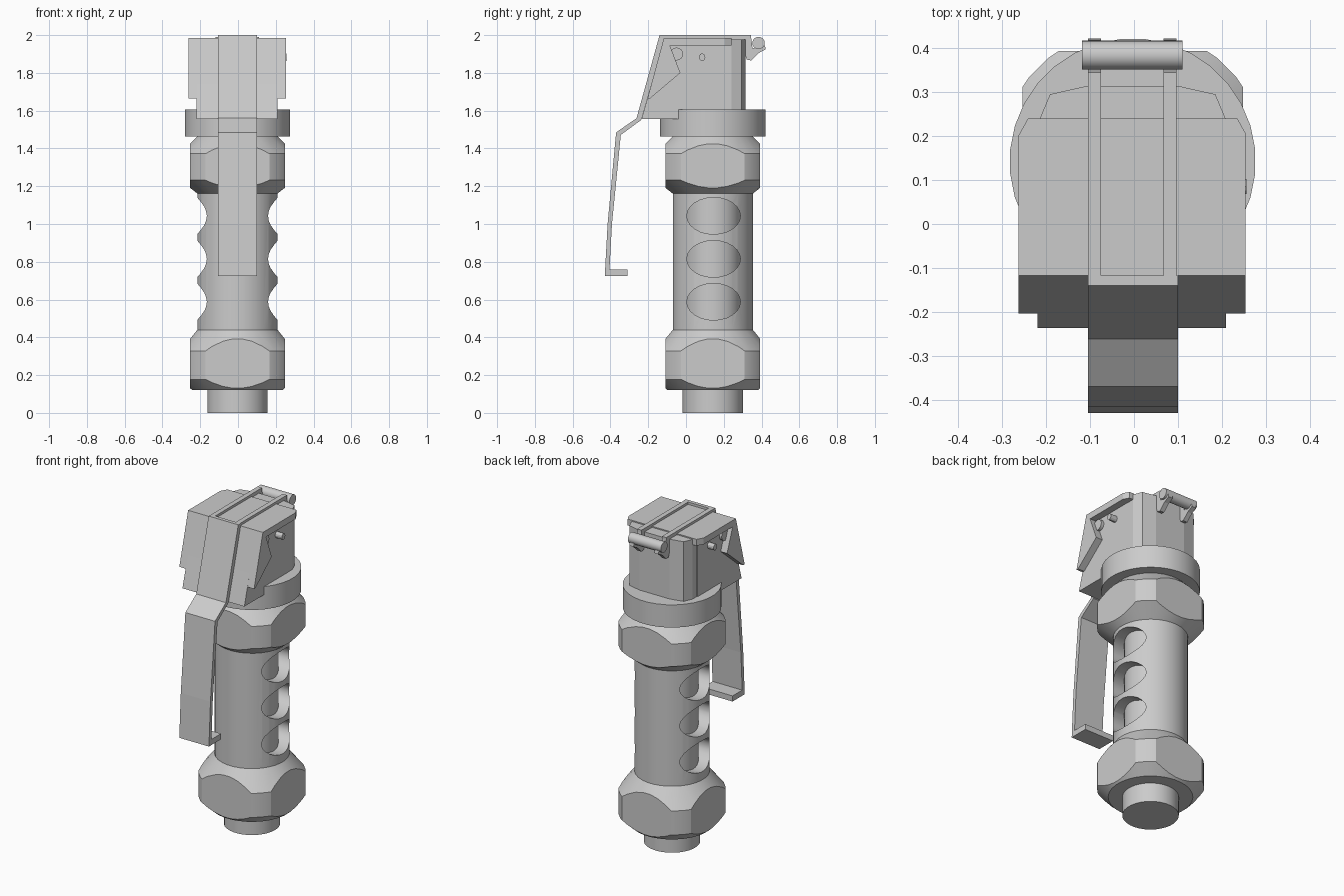
import bpy, bmesh, math

if "Cube" in bpy.data.objects:
    bpy.data.objects.remove(bpy.data.objects["Cube"])

CX, CY = -0.003, 0.142   # axis of the round body


def finish(name, bm, smooth=False):
    bmesh.ops.recalc_face_normals(bm, faces=bm.faces)
    me = bpy.data.meshes.new(name)
    bm.to_mesh(me)
    bm.free()
    ob = bpy.data.objects.new(name, me)
    bpy.context.collection.objects.link(ob)
    return ob


def prism(name, pts, lo, hi, axis):
    """Extrude a profile: (y,z) points along 'x' or (x,y) points along 'z'."""
    bm = bmesh.new()
    put = (lambda p, t: (t, p[0], p[1])) if axis == 'x' else (lambda p, t: (p[0], p[1], t))
    a = [bm.verts.new(put(p, lo)) for p in pts]
    b = [bm.verts.new(put(p, hi)) for p in pts]
    bm.faces.new(a)
    bm.faces.new(b)
    for i in range(len(pts)):
        j = (i + 1) % len(pts)
        bm.faces.new((a[i], a[j], b[j], b[i]))
    return finish(name, bm)


def lathe(name, prof, n=32):
    """Revolve (radius, z) points around the body axis, with flat caps."""
    bm = bmesh.new()
    rings = [[bm.verts.new((CX + r * math.cos(2 * math.pi * (i + .5) / n),
                            CY + r * math.sin(2 * math.pi * (i + .5) / n), z))
              for i in range(n)] for r, z in prof]
    bm.faces.new(rings[0])
    bm.faces.new(rings[-1])
    for lo, hi in zip(rings, rings[1:]):
        for i in range(n):
            j = (i + 1) % n
            bm.faces.new((lo[i], lo[j], hi[j], hi[i]))
    return finish(name, bm)


def oval(cy, cz, ry, rz, n=24):
    return [(cy + ry * math.cos(2 * math.pi * i / n),
             cz + rz * math.sin(2 * math.pi * i / n)) for i in range(n)]


def boolean(ob, cutter, op):
    m = ob.modifiers.new(op.title(), 'BOOLEAN')
    m.operation, m.object, m.solver = op, cutter, 'EXACT'
    bpy.context.view_layer.objects.active = ob
    bpy.ops.object.modifier_apply(modifier=m.name)
    bpy.data.objects.remove(cutter)


def smooth(ob):
    bpy.ops.object.select_all(action='DESELECT')
    ob.select_set(True)
    bpy.context.view_layer.objects.active = ob
    bpy.ops.object.shade_smooth_by_angle(angle=math.radians(25))


# Bottom plug, inner core and collar
smooth(lathe("bottom_plug", [(.16, 0), (.16, .14)]))
smooth(lathe("inner_core", [(.15, .4), (.15, 1.2)]))
smooth(lathe("collar", [(.28, 1.463), (.28, 1.605)]))

# Outer tube with three oval vents on each side
tube = lathe("outer_tube", [(.213, .43), (.213, 1.165)])
for z in (.588, .815, 1.043):
    boolean(tube, prism("vent_cutter", oval(.146, z, .142, .097), -.4, .4, 'x'), 'DIFFERENCE')
smooth(tube)

# Chamfered nuts: turned profile trimmed by a square block
for name, prof in (
        ("lower_nut", [(.24, .12), (.304, .178), (.304, .328), (.213, .44)]),
        ("upper_nut", [(.208, 1.157), (.304, 1.232), (.304, 1.372), (.212, 1.465)])):
    nut = lathe(name, prof)
    h = .251
    sq = [(CX - h, CY - h), (CX + h, CY - h), (CX + h, CY + h), (CX - h, CY + h)]
    boolean(nut, prism("nut_trim", sq, -.2, 2.2, 'z'), 'INTERSECT')
    smooth(nut)

# Fuze head: front block with sloped face, rear block with faceted back
prism("head_front", [(-.236, 1.555), (-.12, 1.965), (.2, 1.965), (.2, 1.59),
                     (-.035, 1.59), (-.035, 1.555)], -.219, .209, 'x')
half = [(.208, .1), (.208, .24), (.185, .295), (.1, .314)]
prism("head_rear", half + [(2 * CX - x, y) for x, y in reversed(half)], 1.59, 1.978, 'z')

# Cover: top plate plus sloped front with side gussets, corners trimmed in plan
cover = prism("head_cover", [(-.117, 1.985), (.24, 1.985), (.24, 1.945), (-.085, 1.945),
                             (-.03, 1.80), (-.19, 1.665), (-.204, 1.665)], -.263, .254, 'x')
plan = [(.26, -.4), (.26, .195), (.235, .24), (.235, .5)]
boolean(cover, prism("cover_trim", plan + [(2 * CX - x, y) for x, y in reversed(plan)],
                     1.5, 2.2, 'z'), 'INTERSECT')

# Safety lever with bent foot
prism("safety_lever", [(-.14, 2), (-.262, 1.56), (-.37, 1.485), (-.415, 1), (-.43, .725),
                       (-.31, .725), (-.31, .76), (-.405, .76), (-.392, 1), (-.345, 1.472),
                       (-.238, 1.55), (-.117, 1.975), (-.117, 2)], -.105, .1, 'x')

# Paired rails on top and hooks that hold the hinge bar
for side, x in (("left", -.105), ("right", .067)):
    prism(side + "_rail", [(-.14, 2), (.345, 2), (.345, 1.97), (-.14, 1.97)], x, x + .03, 'x')
    prism(side + "_hook", [(.30, 1.985), (.345, 1.985), (.352, 1.93), (.418, 1.945), (.422, 1.925),
                           (.385, 1.905), (.345, 1.866), (.322, 1.87), (.30, 1.93)], x, x + .03, 'x')
smooth(prism("hinge_bar", oval(.384, 1.958, .033, .033, 16), -.118, .11, 'x'))

# Cross pin and spring boss through the head
smooth(prism("cross_pin", oval(.085, 1.883, .017, .02, 12), -.262, .256, 'x'))
smooth(prism("spring_boss", oval(-.05, 1.9, .034, .034, 16), -.235, .228, 'x'))
